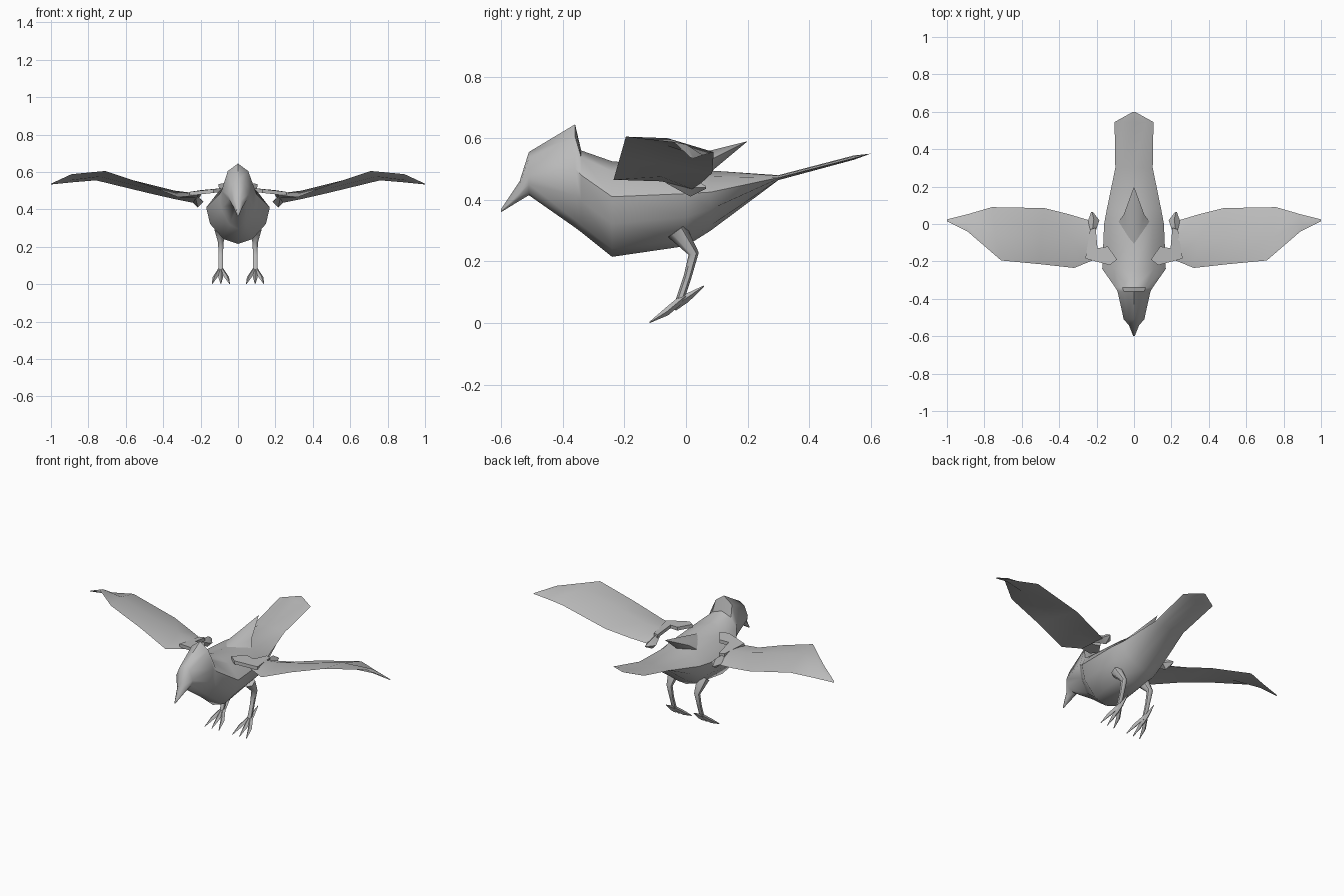
import bpy, bmesh, math
from mathutils import Vector

if "Cube" in bpy.data.objects:
    bpy.data.objects.remove(bpy.data.objects["Cube"])

grey = bpy.data.materials.new("plain_grey")
grey.diffuse_color = (0.5, 0.5, 0.5, 1)
grey.use_nodes = True
grey.node_tree.nodes["Principled BSDF"].inputs["Base Color"].default_value = grey.diffuse_color


def finish(name, bm, mirror=True, angle=40):
    """Turn a bmesh into a shaded object, mirrored across x if wanted."""
    bmesh.ops.remove_doubles(bm, verts=bm.verts, dist=0.0005)
    bmesh.ops.recalc_face_normals(bm, faces=bm.faces)
    me = bpy.data.meshes.new(name)
    bm.to_mesh(me)
    bm.free()
    me.materials.append(grey)
    ob = bpy.data.objects.new(name, me)
    bpy.context.collection.objects.link(ob)
    bpy.ops.object.select_all(action='DESELECT')
    ob.select_set(True)
    bpy.context.view_layer.objects.active = ob
    bpy.ops.object.shade_smooth_by_angle(angle=math.radians(angle))
    if mirror:
        ob.modifiers.new("Mirror", 'MIRROR')
    return ob


def loft(bm, rings, cap=True):
    """Skin closed rings of points."""
    vs = [[bm.verts.new(p) for p in r] for r in rings]
    n = len(vs[0])
    for a, b in zip(vs, vs[1:]):
        for i in range(n):
            j = (i + 1) % n
            bm.faces.new((a[i], a[j], b[j], b[i]))
    if cap:
        bm.faces.new(vs[0])
        bm.faces.new(vs[-1])


def tube(bm, path, sides=5):
    """Tapered tube through (x, y, z, radius) points."""
    rings = []
    for i, p in enumerate(path):
        a = Vector(path[max(i - 1, 0)][:3])
        b = Vector(path[min(i + 1, len(path) - 1)][:3])
        d = (b - a).normalized()
        u = d.cross(Vector((1, 0, 0))).normalized()
        v = d.cross(u)
        rings.append([Vector(p[:3]) + p[3] * (u * math.cos(t) + v * math.sin(t))
                      for t in (2 * math.pi * k / sides for k in range(sides))])
    loft(bm, rings)


# Body with beak, crest and tail: y, top z, side z, bottom z, half width
stations = [
    (-0.60, 0.370, 0.365, 0.360, 0.004),
    (-0.54, 0.460, 0.425, 0.397, 0.028),
    (-0.51, 0.555, 0.480, 0.415, 0.055),
    (-0.36, 0.645, 0.500, 0.310, 0.088),
    (-0.34, 0.560, 0.480, 0.295, 0.100),
    (-0.24, 0.525, 0.410, 0.215, 0.170),
    (0.00, 0.505, 0.420, 0.250, 0.160),
    (0.08, 0.495, 0.425, 0.300, 0.145),
    (0.30, 0.480, 0.472, 0.464, 0.100),
    (0.545, 0.544, 0.535, 0.530, 0.104),
]
rings = []
for y, zt, zm, zb, w in stations:
    half = [(w * 0.62, zm + 0.72 * (zt - zm)), (w, zm),
            (w * 0.88, zm - 0.45 * (zm - zb)), (w * 0.45, zm - 0.87 * (zm - zb))]
    pts = [(0, zt)] + half + [(0, zb)] + [(-x, z) for x, z in reversed(half)]
    rings.append([(x, y, z) for x, z in pts])
# Pointed middle of the tail end
rings.append([(x * 0.05, 0.60, 0.55) for x, y, z in rings[-1]])
bm = bmesh.new()
loft(bm, rings)
finish("body", bm, mirror=False, angle=50)

# Raised feather wedge on the back
bm = bmesh.new()
front, apex, under, side, edge = [bm.verts.new(p) for p in (
    (0, -0.14, 0.505), (0, 0.20, 0.59), (0, 0.08, 0.49),
    (0.10, -0.01, 0.465), (0.055, 0.05, 0.515))]
for f in ((front, side, edge), (front, edge, apex), (edge, under, apex), (side, under, edge)):
    bm.faces.new(f)
finish("back_feathers", bm)

# Wings: leading, middle and trailing point of each section, root to tip
sections = [
    ((0.21, -0.19, 0.475), (0.22, -0.08, 0.485), (0.24, 0.02, 0.435)),
    ((0.32, -0.235, 0.465), (0.34, -0.08, 0.500), (0.34, 0.05, 0.455)),
    ((0.50, -0.215, 0.535), (0.50, -0.08, 0.540), (0.48, 0.085, 0.487)),
    ((0.71, -0.195, 0.605), (0.74, -0.06, 0.600), (0.76, 0.09, 0.555)),
    ((0.89, -0.04, 0.588), (0.90, 0.00, 0.580), (0.88, 0.055, 0.545)),
    ((1.00, 0.015, 0.537), (1.00, 0.02, 0.536), (1.00, 0.025, 0.535)),
]
bm = bmesh.new()
loft(bm, [[le, mid, te, (mid[0], mid[1], mid[2] - (0.025 if i < 5 else 0.003))]
          for i, (le, mid, te) in enumerate(sections)])
finish("wing", bm, angle=50)

# Thin arm joining body and wing
arm = [(0.09, -0.19, 0.505), (0.13, -0.22, 0.50), (0.26, -0.185, 0.485),
       (0.235, -0.03, 0.475), (0.205, -0.02, 0.475), (0.195, -0.13, 0.495),
       (0.14, -0.12, 0.50)]
bm = bmesh.new()
loft(bm, [[(x, y, z + h) for x, y, z in arm] for h in (0.008, -0.012)])
finish("wing_arm", bm, angle=30)

# Small joint at the rear of the arm
bm = bmesh.new()
tube(bm, [(0.225, -0.06, 0.465, 0.012), (0.215, 0.02, 0.44, 0.03),
          (0.225, 0.065, 0.44, 0.004)], 4)
finish("wing_joint", bm)

# Legs
bm = bmesh.new()
tube(bm, [(0.095, -0.03, 0.30, 0.035), (0.092, 0.025, 0.225, 0.017),
          (0.092, 0.005, 0.15, 0.013), (0.092, -0.02, 0.075, 0.013)], 6)
finish("leg", bm, angle=60)

# Feet: three front toes and a back toe
bm = bmesh.new()
for tip in (0.045, 0.092, 0.138):
    tube(bm, [(0.092, -0.005, 0.085, 0.012),
              ((0.092 + tip) / 2 + (tip - 0.092) * 0.2, -0.065, 0.035, 0.012),
              (tip, -0.118, 0.002, 0.002)], 4)
tube(bm, [(0.092, -0.04, 0.05, 0.012), (0.092, 0.0, 0.08, 0.014),
          (0.092, 0.058, 0.12, 0.002)], 4)
finish("foot", bm, angle=60)
